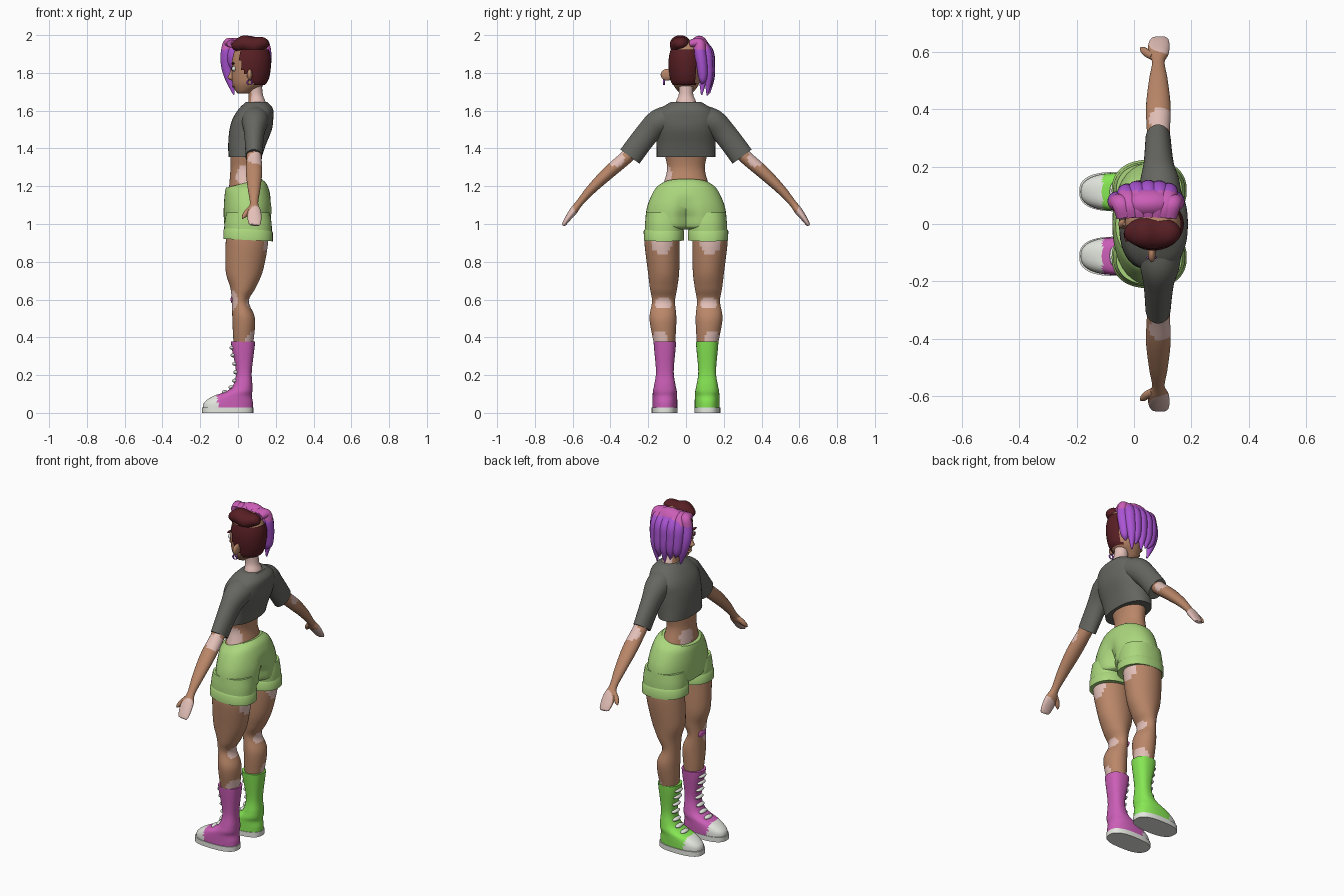
import bpy, bmesh, math
from mathutils import Vector

if "Cube" in bpy.data.objects:
    bpy.data.objects.remove(bpy.data.objects["Cube"])


def lin(c):
    return c / 12.92 if c <= 0.04045 else ((c + 0.055) / 1.055) ** 2.4


COLS = {"skin": (.73, .53, .41), "pale_skin": (.89, .75, .72), "grey_cloth": (.40, .40, .38),
        "lime_cloth": (.67, .84, .49), "green_leather": (.53, .91, .33), "pink": (.80, .37, .72),
        "white_rubber": (.92, .93, .90), "dark_hair": (.34, .12, .14), "purple_hair": (.67, .33, .83)}
MATS = {}
for k, c in COLS.items():
    MATS[k] = bpy.data.materials.new(k)
    MATS[k].diffuse_color = (*[lin(v) for v in c], 1)


def finish(bm, name, mats, rule=None):
    """Turn a bmesh into a smooth object; rule(centre) gives a material index."""
    bmesh.ops.recalc_face_normals(bm, faces=bm.faces)
    for f in bm.faces:
        f.material_index = rule(f.calc_center_median()) if rule else 0
    me = bpy.data.meshes.new(name)
    bm.to_mesh(me)
    bm.free()
    ob = bpy.data.objects.new(name, me)
    bpy.context.collection.objects.link(ob)
    for m in mats:
        me.materials.append(MATS[m])
    bpy.ops.object.select_all(action='DESELECT')
    ob.select_set(True)
    bpy.context.view_layer.objects.active = ob
    bpy.ops.object.shade_smooth_by_angle(angle=math.radians(40))
    return ob


def spline(keys, steps):
    """Catmull-Rom through tuples of numbers."""
    out = []
    for i in range(len(keys) - 1):
        p = [keys[max(i - 1, 0)], keys[i], keys[i + 1], keys[min(i + 2, len(keys) - 1)]]
        for j in range(steps):
            t = j / steps
            out.append([.5 * (2 * b + (c - a) * t + (2 * a - 5 * b + 4 * c - d) * t * t
                              + (3 * b - a - 3 * c + d) * t ** 3) for a, b, c, d in zip(*p)])
    return out + [list(keys[-1])]


def loft(name, keys, mats, rule=None, flat=True, steps=7, n=40, power=2.0, warp=None, keep=None):
    """Skin rings (x, y, z, radius_u, radius_v); flat rings stay level."""
    rows = spline(keys, steps)
    bm = bmesh.new()
    rings = []
    for i, (x, y, z, a, b) in enumerate(rows):
        u, v = Vector((1, 0, 0)), Vector((0, 1, 0))
        if not flat:
            t = (Vector(rows[min(i + 1, len(rows) - 1)][:3]) - Vector(rows[max(i - 1, 0)][:3])).normalized()
            u = (u - t * u.dot(t)).normalized()
            v = t.cross(u)
        ring = []
        for j in range(n):
            c, s = math.cos(2 * math.pi * j / n), math.sin(2 * math.pi * j / n)
            c = math.copysign(abs(c) ** (2 / power), c)
            s = math.copysign(abs(s) ** (2 / power), s)
            p = Vector((x, y, z)) + u * (a * c) + v * (b * s)
            ring.append(bm.verts.new(warp(p) if warp else p))
        rings.append(ring)
    for r, q in zip(rings, rings[1:]):
        for j in range(n):
            bm.faces.new((r[j], r[(j + 1) % n], q[(j + 1) % n], q[j]))
    bm.faces.new(rings[0])
    bm.faces.new(rings[-1])
    if keep:
        bmesh.ops.delete(bm, geom=[f for f in bm.faces if not keep(f.calc_center_median())], context='FACES')
    return finish(bm, name, mats, rule)


def blob(name, c, r, mats, rule=None, warp=None):
    bm = bmesh.new()
    bmesh.ops.create_uvsphere(bm, u_segments=28, v_segments=18, radius=1)
    for v in bm.verts:
        v.co = Vector(c) + Vector([a * b for a, b in zip(v.co, r)])
        if warp:
            v.co = warp(v.co)
    return finish(bm, name, mats, rule)


def patches(*spots):
    """Pale skin inside any of the ellipsoids (x, y, z, rx, ry, rz)."""
    return lambda p: int(any(sum(((p[i] - q[i]) / q[i + 3]) ** 2 for i in range(3)) < 1 for q in spots))


SKIN = ["skin", "pale_skin"]
for s, side, boot in ((-1, "right", "pink"), (1, "left", "green_leather")):
    # legs
    knee = (-.03, -.15, .6, .035, .045, .055)
    loft(side + "_leg", [(x, s * y, z, a, b) for z, x, y, a, b in (
        (.98, .045, .127, .105, .09), (.9, .047, .127, .112, .093), (.75, .033, .119, .098, .083),
        (.66, .026, .119, .066, .072), (.59, .012, .119, .045, .061), (.5, .03, .122, .06, .071),
        (.38, .029, .115, .053, .058), (.3, .03, .112, .04, .045))], SKIN,
        patches((.16, s * .13, .9, .07, .055, .06), (.06, s * .12, .58, .04, .05, .03),
                (.07, s * .14, .39, .05, .045, .045), knee))
    # boots
    loft(side + "_boot", [(x, s * .112, z, a, b) for z, x, a, b in (
        (.378, .027, .064, .06), (.34, .027, .06, .057), (.22, .031, .042, .047), (.15, .026, .05, .056),
        (.115, .008, .068, .063), (.088, -.03, .103, .065), (.055, -.05, .129, .066), (.02, -.054, .133, .066))],
        [boot, "white_rubber"], lambda p: int(p.x < -.108), power=2.4)
    loft(side + "_sole", [(-.055, s * .113, z, .136, .069) for z in (0, .029)], ["white_rubber"],
         steps=1, power=2.6)
    for i, (z, x) in enumerate(((.345, -.03), (.305, -.024), (.26, -.015), (.215, -.01), (.17, -.017), (.135, -.035),
                                (.11, -.07))):
        blob(f"{side}_lace_{i}", (x, s * .112, z), (.015, .034, .011), ["white_rubber"])
    # shorts legs with turned-up cuffs
    loft(side + "_shorts_leg", [(.053, s * .116, z, a, b) for z, a, b in (
        (.94, .126, .102), (1.0, .125, .101), (1.06, .115, .095))], ["lime_cloth"], power=2.3)
    loft(side + "_cuff", [(.053, s * .117, z, a, b) for z, a, b in (
        (.918, .118, .097), (.915, .131, .106), (.962, .131, .107), (.974, .122, .1))], ["lime_cloth"],
        steps=1, power=2.3, warp=lambda p: Vector((p.x, p.y, p.z - (p.x - .05) * .05)))
    # sleeves
    loft(side + "_sleeve", [(x, s * y, z, a, b) for x, y, z, a, b in (
        (.095, .06, 1.565, .075, .068), (.09, .14, 1.54, .07, .07), (.086, .207, 1.476, .053, .063),
        (.084, .297, 1.357, .044, .063))], ["grey_cloth"], flat=False)
    # arms and hands
    loft(side + "_arm", [(x, s * y, z, a, b) for x, y, z, a, b in (
        (.085, .24, 1.43, .038, .038), (.085, .32, 1.35, .04, .036), (.085, .41, 1.272, .043, .034),
        (.085, .5, 1.185, .033, .026), (.085, .565, 1.11, .022, .019), (.085, .595, 1.07, .036, .021),
        (.087, .625, 1.03, .037, .016), (.09, .645, 1.0, .03, .011), (.09, .65, .993, .018, .006))], SKIN,
        patches((.1, s * .365, 1.345, .05, .045, .05), (.1, s * .635, 1.04, .048, .055, .075)), flat=False)
    loft(side + "_thumb", [(x, s * y, z, r, r) for x, y, z, r in (
        (.068, .585, 1.085, .014), (.045, .597, 1.06, .014), (.032, .608, 1.042, .011), (.024, .614, 1.03, .004))],
        ["skin"], flat=False, n=16)
    # eyes, brows, ears and earrings
    blob(side + "_eye", (-.021, s * .036, 1.822), (.012, .02, .014), ["white_rubber"])
    blob(side + "_iris", (-.03, s * .034, 1.822), (.006, .009, .012), ["dark_hair"])
    blob(side + "_brow", (-.026, s * .037, 1.85), (.009, .025, .005), ["dark_hair"])
    blob(side + "_ear", (.062, s * .1, 1.79), (.014, .034, .031), ["skin"])
    loft(side + "_earring", [(.062 + .013 * math.cos(i * math.pi / 6), s * .117, 1.75 + .014 * math.sin(i * math.pi / 6),
         .005, .005) for i in range(13)], ["purple_hair"], steps=1, n=8,
         warp=lambda p: p)

# plaster on the right knee
blob("knee_plaster", (-.03, -.11, .6), (.009, .035, .02), ["pink"])


# seat of the shorts: sloping waistband and a crease behind
def seat(p):
    q = p.copy()
    q.z += max(0, (p.z - 1.08) / .135) * (p.x - .03) * .25
    if p.x > .05 and p.z < 1.14:
        q.x -= .045 * math.exp(-(p.y / .035) ** 2) * min(1, (1.14 - p.z) / .1)
    return q


loft("shorts_seat", [(x, 0, z, a, b) for z, x, a, b in (
    (1.215, .03, .094, .122), (1.18, .043, .113, .165), (1.1, .053, .128, .203), (1.03, .053, .128, .214),
    (.985, .053, .12, .205), (.972, .053, .09, .17))], ["lime_cloth"], power=2.15, warp=seat)

# bare waist
loft("waist", [(x, 0, z, a, b) for z, x, a, b in (
    (1.15, .035, .085, .14), (1.21, .034, .08, .12), (1.29, .03, .07, .1), (1.36, .035, .075, .11),
    (1.42, .05, .08, .12))], SKIN,
    patches((.04, -.1, 1.255, .05, .04, .06), (-.035, .045, 1.235, .05, .045, .05)))

# cropped shirt
loft("shirt_body", [(x, 0, z, a, b) for z, x, a, b in (
    (1.355, .038, .088, .155), (1.42, .048, .1, .156), (1.5, .067, .112, .162), (1.56, .08, .107, .165),
    (1.61, .095, .09, .135), (1.645, .098, .058, .082))], ["grey_cloth"], power=2.3)

# neck
loft("neck", [(.1, 0, 1.6, .06, .065), (.1, 0, 1.65, .045, .052), (.093, 0, 1.69, .038, .038),
              (.085, 0, 1.77, .04, .042)], SKIN, lambda p: int(p.x > .07))

# head
HEAD = ((1.69, .03, .03, .028), (1.705, .035, .048, .045), (1.74, .055, .083, .068), (1.78, .062, .095, .078),
        (1.83, .066, .099, .084), (1.88, .068, .097, .083), (1.93, .07, .082, .07), (1.965, .07, .052, .045),
        (1.975, .07, .015, .015))
loft("head", [(x, 0, z, a, b) for z, x, a, b in HEAD], ["skin"])
loft("nose", [(-.03, 0, 1.82, .008, .008), (-.036, 0, 1.79, .012, .012), (-.038, 0, 1.773, .016, .017),
              (-.025, 0, 1.76, .01, .01)], ["skin"], n=20)
blob("lips", (-.02, 0, 1.73), (.012, .024, .008), ["skin"])

# cropped dark hair on the side and back
loft("shaved_hair", [(x, 0, z, a + .008, b + .008) for z, x, a, b in HEAD], ["dark_hair"],
     keep=lambda p: p.y < .05 and p.z < 1.925 and p.x > .012 + max(0, 1.83 - p.z) * .8 and p.z > 1.735)

# swept dark hair on top
blob("top_hair", (.065, -.03, 1.95), (.1, .056, .046), ["dark_hair"],
     warp=lambda p: Vector((p.x, p.y, p.z + .006 * math.sin(p.x * 55))))

# long swept hair: a cap plus hanging locks, pink at the roots
HAIR = ["purple_hair", "pink"]
roots = lambda p: int(p.z > 1.925 and p.y < .115)
blob("hair_cap", (.05, .07, 1.89), (.115, .062, .107), HAIR, roots)
for i, (x, y, tip, tz) in enumerate(((-.058, .085, -.022, 1.685), (-.025, .112, -.008, 1.73), (.01, .122, .02, 1.715),
                                     (.05, .125, .055, 1.69), (.088, .123, .09, 1.715), (.12, .115, .11, 1.68),
                                     (.143, .085, .13, 1.74))):
    m = .05 + (x - .05) * .75
    loft(f"hair_lock_{i}", [(m, .025, 1.955, .03, .02), (.5 * (m + x), .07, 1.957, .033, .028),
                            (x, y - .01, 1.91, .033, .031), (x, y, 1.84, .032, .029),
                            (.6 * x + .4 * tip, y + .004, 1.77, .025, .022),
                            (tip, y - .002, tz, .004, .004)], HAIR, roots, flat=False, n=20)

for m in bpy.data.materials:
    if m.users and not m.is_grease_pencil:
        m.use_nodes = True
        m.node_tree.nodes["Principled BSDF"].inputs["Base Color"].default_value = m.diffuse_color
